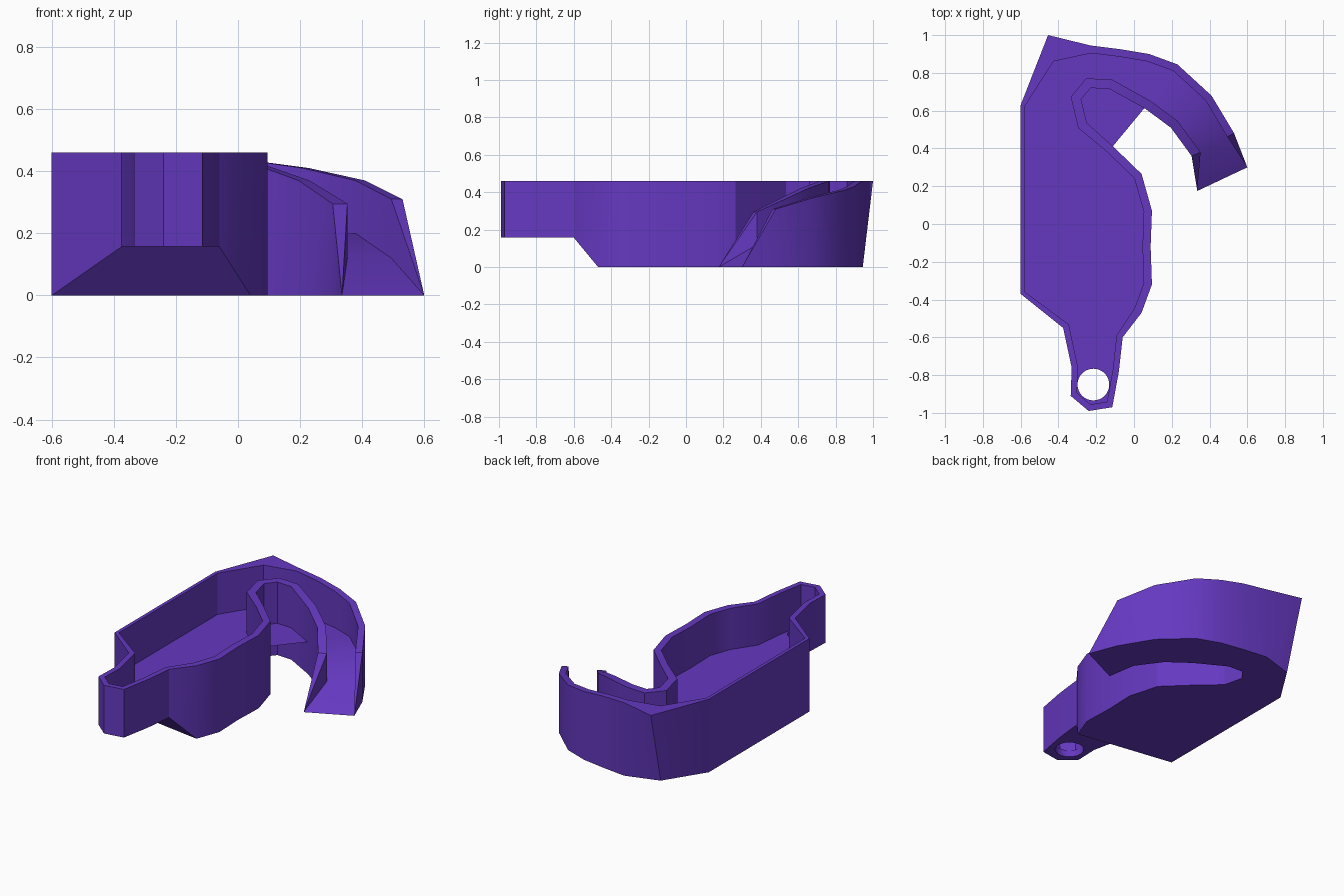
import bpy, bmesh
from mathutils import Vector

cube = bpy.data.objects.get("Cube")
if cube:
    bpy.data.objects.remove(cube, do_unlink=True)

TOP, FLOOR, TAIL_BASE = 0.46, 0.2, 0.157

purple = bpy.data.materials.new("purple plastic")
purple.use_nodes = True
purple.diffuse_color = (0.13, 0.04, 0.53, 1)
purple.node_tree.nodes["Principled BSDF"].inputs["Base Color"].default_value = (0.13, 0.04, 0.53, 1)

# Outline runs, counter-clockwise; a third value is the rim height
tail = [(-.375, -.55), (-.33, -.76), (-.335, -.91), (-.24, -.99),
        (-.115, -.97), (-.08, -.78), (-.06, -.6)]
belly = [(.04, -.47), (.095, -.32), (.088, -.12), (.095, .07), (.04, .265), (-.11, .41)]
hook_inside = [(-.25, .535), (-.28, .66), (-.23, .72), (-.13, .715),
               (.06, .61, .42), (.195, .51, .37), (.305, .36, .295)]
tip = [(.335, .175, 0), (.6, .3, 0)]
hook_outside = [(.53, .48, .31), (.41, .68, .37), (.23, .845, .41), (.08, .9, .43),
                (-.07, .925, .45), (-.23, .945)]
left_side = [(-.44, .88), (-.6, .63), (-.6, -.37)]

outline, rim_z, wall = [], [], []
for run, thickness in ((tail, .033), (belly, .043), (hook_inside, .05), (tip, 0),
                       (hook_outside, .04), (left_side, .022)):
    for p in run:
        outline.append(Vector(p[:2]))
        rim_z.append(p[2] if len(p) > 2 else TOP)
        wall.append(thickness)
count = len(outline)
tip_i = len(tail) + len(belly) + len(hook_inside)
corner_i = count - len(left_side)


def inset(i):
    """Mitred inward offset of one outline point."""
    a, b, c = outline[i - 1], outline[i], outline[(i + 1) % count]
    d1, d2 = (b - a).normalized(), (c - b).normalized()
    n1, n2 = Vector((-d1.y, d1.x)), Vector((-d2.y, d2.x))
    return b + (n1 + n2) * wall[i] / max(1 + n1.dot(n2), 0.5)


bm = bmesh.new()
base, rim, inner, floor = [], [], [], []
for i, p in enumerate(outline):
    q = inset(i)
    at_tip = i in (tip_i, tip_i + 1)
    v = bm.verts.new((p.x, p.y, TAIL_BASE if i < len(tail) else 0))
    base.append(v)
    if at_tip:
        rim.append(v), inner.append(v), floor.append(v)
        continue
    # The rear corner flares outward at the rim
    flared = Vector((-.455, 1)) if i == corner_i else p
    near_tip = i in (tip_i - 1, tip_i + 2)
    rim.append(bm.verts.new((flared.x, flared.y, rim_z[i])))
    inner.append(bm.verts.new((q.x, q.y, rim_z[i])))
    floor.append(bm.verts.new((q.x, q.y, .12 if near_tip else FLOOR)))


def face(*verts):
    unique = list(dict.fromkeys(verts))
    if len(unique) > 2:
        bm.faces.new(unique)


# Outer wall, rim and inner wall
for i in range(count):
    j = (i + 1) % count
    if i == tip_i:
        continue
    face(base[i], base[j], rim[j], rim[i])
    face(rim[i], rim[j], inner[j], inner[i])
    face(inner[i], inner[j], floor[j], floor[i])

# Channel ramp running down to the open tip, then the flat tray floor
for k in (0, 1):
    face(floor[tip_i - k - 1], floor[tip_i - k], floor[tip_i + 1 + k], floor[tip_i + 2 + k])
face(*[floor[i] for i in range(count) if not tip_i - 1 <= i <= tip_i + 2])

# Underside: raised tail, sloped step, flat body
n = len(tail)
face(*reversed(base[:n]))
face(base[-1], base[0], base[n - 1], base[n])
face(*reversed(base[n:]))

bmesh.ops.triangulate(bm, faces=[f for f in bm.faces if len(f.verts) > 4])
bmesh.ops.recalc_face_normals(bm, faces=bm.faces)
mesh = bpy.data.meshes.new("hooked_tray")
bm.to_mesh(mesh)
bm.free()
mesh.materials.append(purple)
tray = bpy.data.objects.new("hooked_tray", mesh)
bpy.context.collection.objects.link(tray)

# Round hole through the tail floor
bpy.ops.mesh.primitive_cylinder_add(vertices=32, radius=.084, depth=.14, location=(-.215, -.85, .18))
cutter = bpy.context.object
cutter.name = "tail_hole_cutter"
cutter.hide_render = True
cutter.data.materials.append(purple)
hole = tray.modifiers.new("tail_hole", 'BOOLEAN')
hole.operation = 'DIFFERENCE'
hole.solver = 'EXACT'
hole.object = cutter
bpy.ops.object.select_all(action='DESELECT')
bpy.context.view_layer.objects.active = tray
tray.select_set(True)
bpy.ops.object.modifier_apply(modifier=hole.name)
bpy.data.objects.remove(cutter, do_unlink=True)
bpy.ops.object.shade_smooth_by_angle(angle=0.5)
